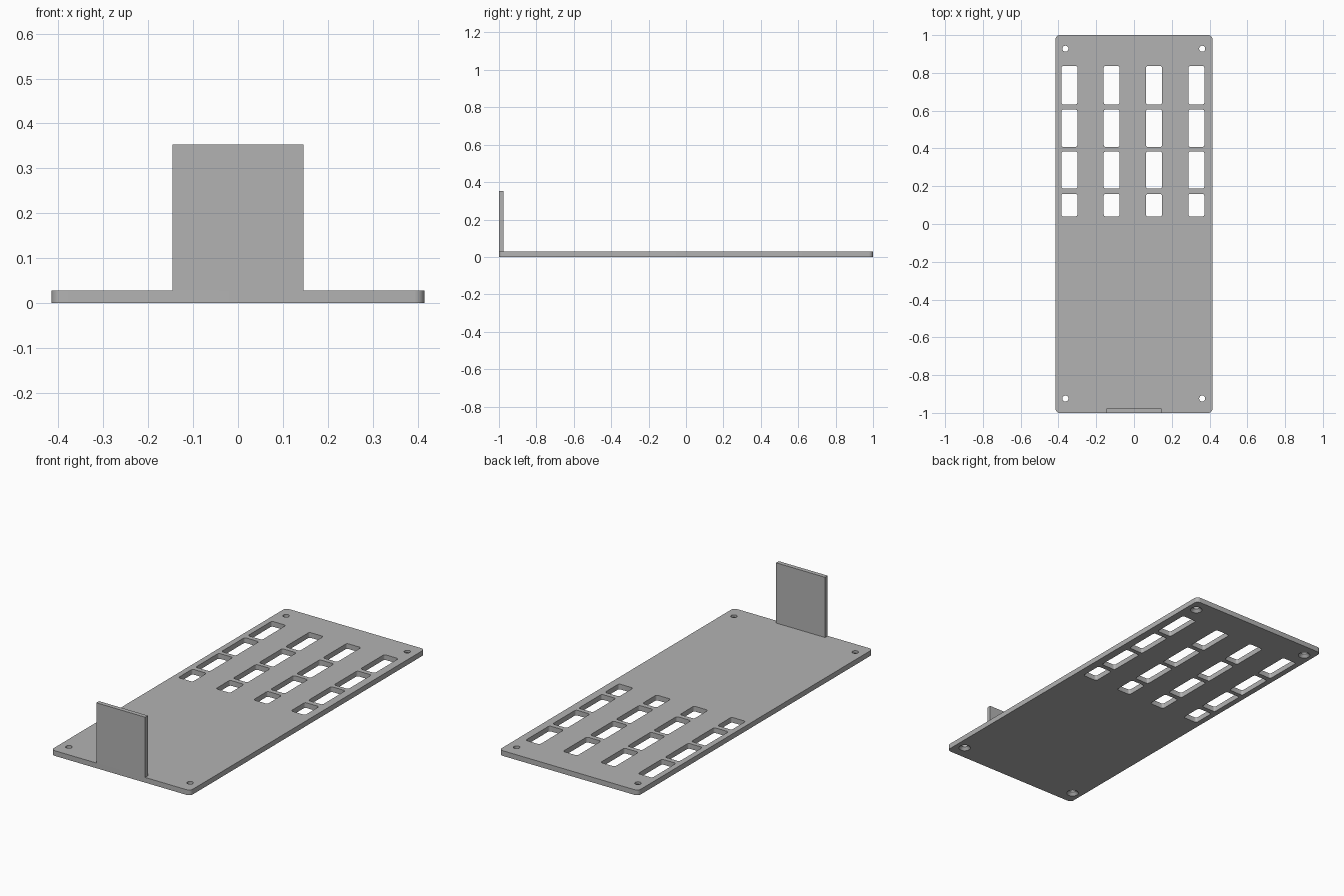
import bpy, bmesh, math

if "Cube" in bpy.data.objects:
    bpy.data.objects.remove(bpy.data.objects["Cube"])

THICK = 0.028
grey = bpy.data.materials.new("grey")
grey.diffuse_color = (0.45, 0.45, 0.45, 1)
grey.use_nodes = True
grey.node_tree.nodes["Principled BSDF"].inputs["Base Color"].default_value = grey.diffuse_color


def rounded(x0, x1, y0, y1, r, seg=6):
    """Outline of a rectangle with rounded corners."""
    pts = []
    for i, (cx, cy) in enumerate([(x1 - r, y1 - r), (x0 + r, y1 - r),
                                  (x0 + r, y0 + r), (x1 - r, y0 + r)]):
        for k in range(seg + 1):
            a = math.pi / 2 * (i + k / seg)
            pts.append((cx + r * math.cos(a), cy + r * math.sin(a)))
    return pts


def circle(cx, cy, r, n=24):
    return [(cx + r * math.cos(2 * math.pi * k / n),
             cy + r * math.sin(2 * math.pi * k / n)) for k in range(n)]


def loft(bm, rings):
    """Closed solid through a stack of (outline, z) rings."""
    loops = [[bm.verts.new((x, y, z)) for x, y in o] for o, z in rings]
    n = len(loops[0])
    bm.faces.new(loops[0][::-1])
    bm.faces.new(loops[-1])
    for a, b in zip(loops, loops[1:]):
        for i in range(n):
            j = (i + 1) % n
            bm.faces.new((a[i], a[j], b[j], b[i]))


def to_object(bm, name):
    me = bpy.data.meshes.new(name)
    bm.to_mesh(me)
    bm.free()
    me.materials.append(grey)
    ob = bpy.data.objects.new(name, me)
    bpy.context.collection.objects.link(ob)
    return ob


# Base plate with rounded corners
bm = bmesh.new()
outline = rounded(-0.415, 0.415, -1, 1, 0.022)
loft(bm, [(outline, 0), (outline, THICK)])
plate = to_object(bm, "base_plate")

# Cutter: slot grid and countersunk screw holes
bm = bmesh.new()
for cx in (-0.342, -0.118, 0.106, 0.330):
    for y0, y1 in ((0.633, 0.837), (0.408, 0.606), (0.187, 0.384), (0.04, 0.16)):
        slot = rounded(cx - 0.0425, cx + 0.0425, y0, y1, 0.011, 4)
        loft(bm, [(slot, -0.05), (slot, 0.08)])
for cx in (-0.363, 0.361):
    for cy in (-0.924, 0.928):
        wide, narrow = circle(cx, cy, 0.03), circle(cx, cy, 0.016)
        loft(bm, [(wide, -0.05), (wide, 0), (narrow, 0.015), (narrow, 0.08)])
cutter = to_object(bm, "hole_cutter")
cutter.hide_render = True
cutter.hide_set(True)

cut = plate.modifiers.new("holes", 'BOOLEAN')
cut.operation = 'DIFFERENCE'
cut.solver = 'EXACT'
cut.object = cutter

# Upright tab at the front edge
bm = bmesh.new()
tab = [(-0.146, -1), (0.146, -1), (0.146, -0.977), (-0.146, -0.977)]
loft(bm, [(tab, THICK), (tab, 0.353)])
to_object(bm, "upright_tab")

# Apply the cut, then smooth the rounded walls
bpy.ops.object.select_all(action='DESELECT')
plate.select_set(True)
bpy.context.view_layer.objects.active = plate
bpy.ops.object.modifier_apply(modifier="holes")
bpy.ops.object.shade_smooth_by_angle(angle=math.radians(30))
bpy.data.objects.remove(cutter)
